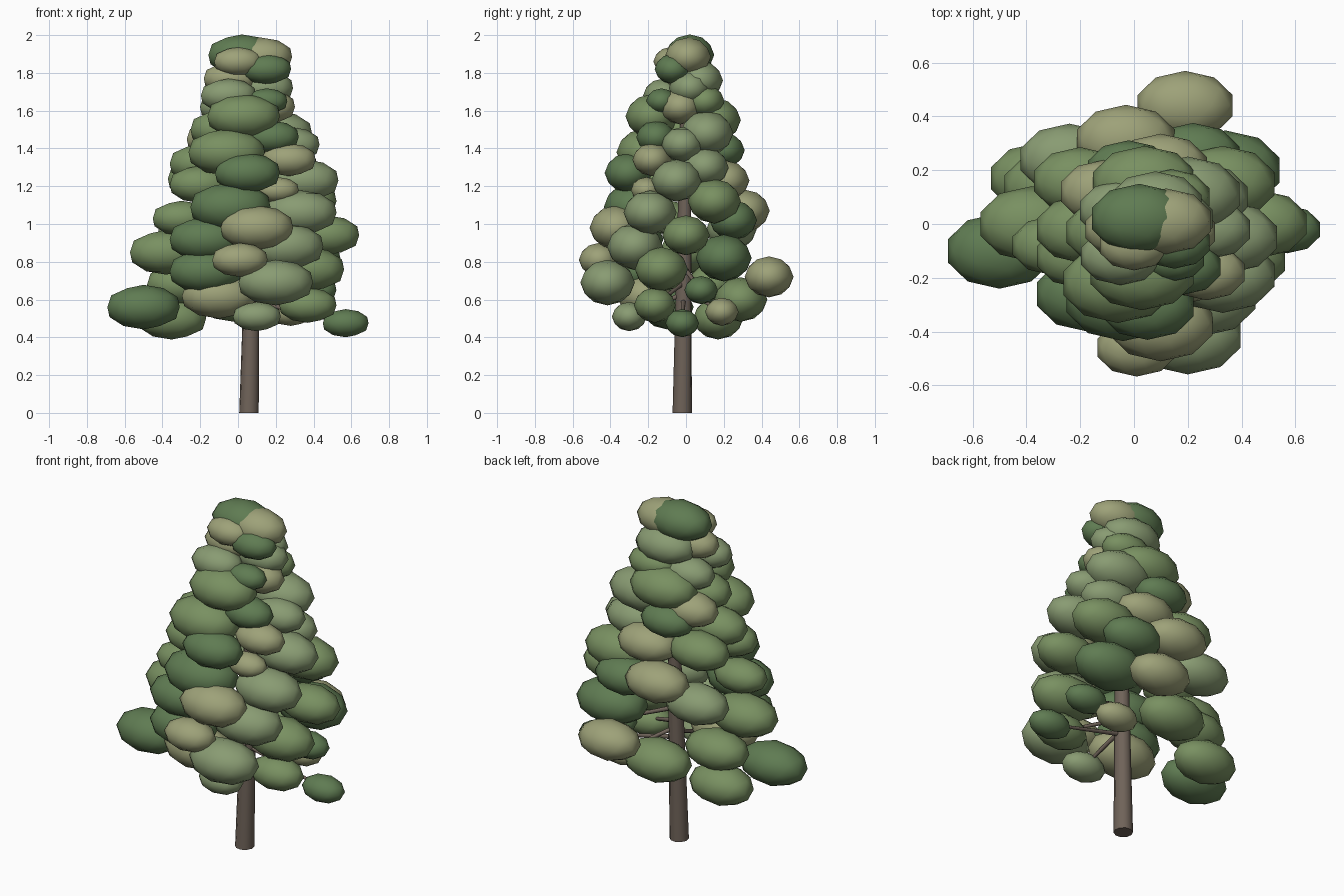
import bpy, bmesh
from mathutils import Vector, Matrix


def material(name, rgb):
    m = bpy.data.materials.new(name)
    m.diffuse_color = (*rgb, 1)
    return m


def finish(bm, name, mat):
    for f in bm.faces:
        f.smooth = len(f.verts) < 5      # flat end caps only
    me = bpy.data.meshes.new(name)
    bm.to_mesh(me)
    bm.free()
    me.materials.append(mat)
    ob = bpy.data.objects.new(name, me)
    bpy.context.collection.objects.link(ob)
    return ob


def limb(bm, a, b, r1, r2, sides):
    a, b = Vector(a), Vector(b)
    d = b - a
    rot = d.to_track_quat('Z', 'Y').to_matrix().to_4x4()
    bmesh.ops.create_cone(bm, cap_ends=True, segments=sides, radius1=r1, radius2=r2,
                          depth=d.length, matrix=Matrix.Translation((a + b) / 2) @ rot)


def clumps(name, rgb, items):
    # flattened leaf clumps: x, y, z and half width
    bm = bmesh.new()
    for x, y, z, r in items:
        s = Matrix.Diagonal((r * 1.06, r * 0.74, r * 0.62, 1))
        bmesh.ops.create_icosphere(bm, subdivisions=2, radius=1,
                                   matrix=Matrix.Translation((x, y, z)) @ s)
    return finish(bm, name, material(name, rgb))


# foliage, one object per shade
dark = [(-.50, -.10, .56, .19), (.57, -.02, .475, .12), (-.17, -.26, .75, .19),
        (-.17, -.26, .92, .19), (.05, -.305, 1.27, .17), (-.04, -.28, 1.09, .21),
        (.40, .08, .65, .12), (.34, .20, .82, .20), (.22, .25, 1.02, .17),
        (-.02, .20, 1.39, .15), (.15, -.13, 1.65, .11), (.15, -.07, 1.82, .13),
        (.02, .02, 1.895, .175), (.18, -.16, 1.46, .14)]
green = [(-.35, .17, .50, .18), (-.30, .14, .68, .18), (-.38, 0, .85, .19),
         (.37, -.165, .57, .15), (.37, -.13, .76, .19), (.47, 0, .94, .17),
         (-.02, .29, .60, .19), (-.30, -.08, 1.03, .15), (.33, .15, 1.12, .19),
         (-.06, -.22, 1.38, .20), (.03, -.18, 1.57, .19), (-.20, .16, 1.24, .17),
         (-.19, -.02, 1.32, .17), (.04, .15, 1.55, .19), (-.08, -.03, 1.50, .17),
         (-.20, -.12, 1.21, .16), (.14, .10, 1.65, .14)]
sage = [(.20, -.415, .69, .195), (.10, -.30, .51, .125), (.25, -.27, .88, .20),
        (-.24, .24, .97, .18), (.33, -.19, 1.06, .19), (.35, -.05, 1.23, .18),
        (.28, -.02, 1.42, .15), (.20, .11, 1.48, .19), (-.05, -.12, 1.68, .145),
        (-.05, .05, 1.62, .15), (.08, .07, 1.76, .17), (.14, .02, 1.72, .15),
        (.25, .10, 1.30, .17)]
tan = [(-.10, -.22, .62, .195), (.01, -.46, .81, .145), (.10, -.37, .98, .19),
       (.28, .19, .535, .12), (.19, .44, .72, .175), (-.03, .31, 1.07, .18),
       (.27, -.18, 1.34, .14), (-.11, .12, 1.45, .16), (.10, .21, 1.23, .17),
       (0, -.08, 1.86, .125), (.12, .01, 1.885, .165), (.15, -.03, 1.62, .15),
       (-.04, -.02, 1.77, .14), (.21, -.21, 1.18, .11)]
clumps("foliage_dark", (.115, .20, .085), dark)
clumps("foliage_green", (.19, .28, .12), green)
clumps("foliage_sage", (.25, .33, .17), sage)
clumps("foliage_tan", (.34, .36, .19), tan)

# leaning, tapering trunk
bark = material("bark", (.16, .125, .10))
base, top = Vector((.058, -.02, 0)), Vector((.095, 0, 1.8))
bm = bmesh.new()
limb(bm, base, top, .052, .025, 10)
trunk = finish(bm, "trunk", bark)
for v in trunk.data.vertices:          # flat foot on the ground
    if v.co.z < .01:
        v.co.z = 0

# thin branches from the trunk out to the small low clumps
bm = bmesh.new()
for x, y, z, r in dark + green + sage + tan:
    if z < .7 and r < .16:
        limb(bm, base.lerp(top, (z + .12) / 1.8), (x, y, z), .014, .008, 6)
finish(bm, "branches", bark)
